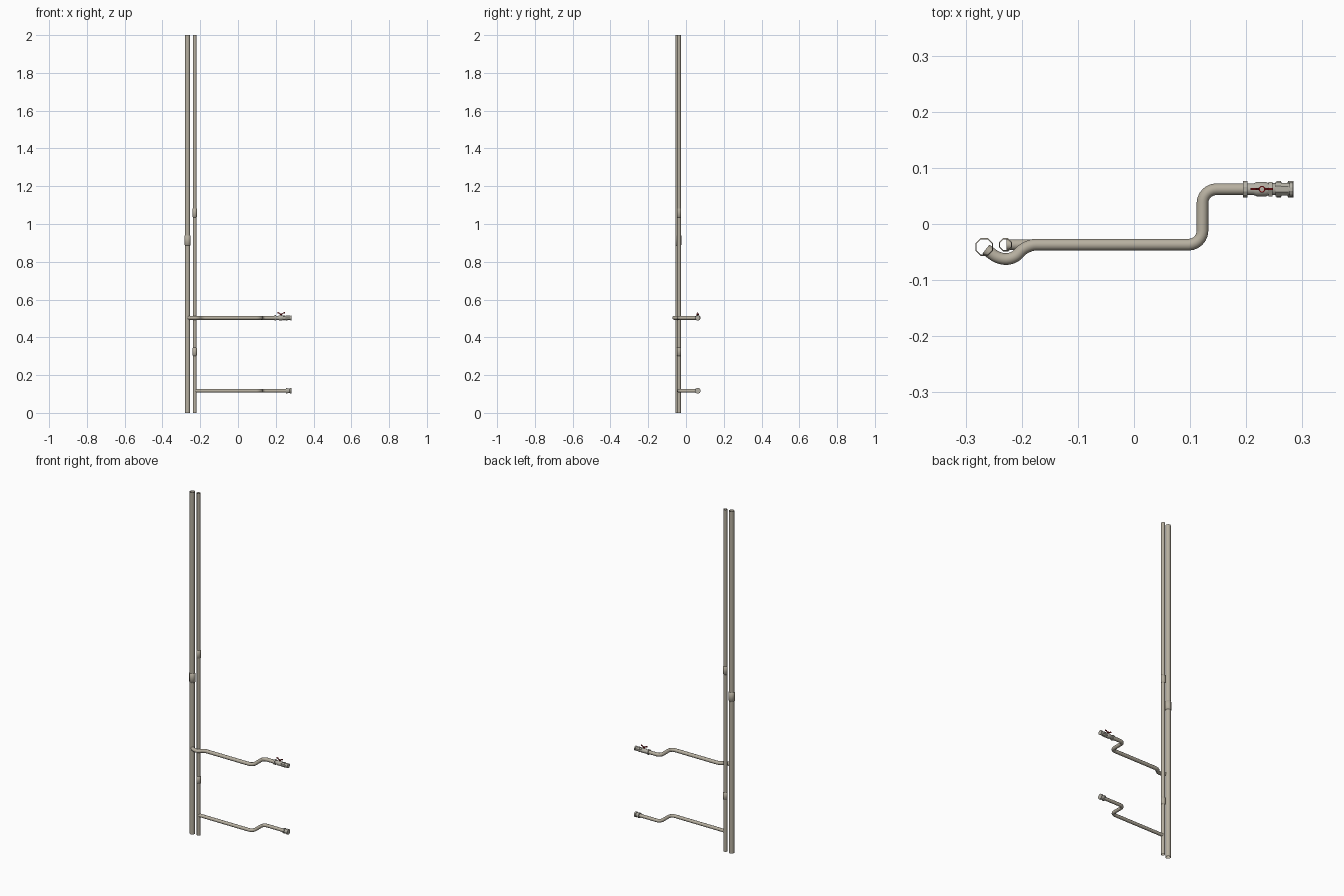
import bpy, bmesh, math
from mathutils import Vector

if "Cube" in bpy.data.objects:
    bpy.data.objects.remove(bpy.data.objects["Cube"])


def material(name, rgb):
    m = bpy.data.materials.new(name)
    m.diffuse_color = (*rgb, 1)
    m.use_nodes = True
    m.node_tree.nodes["Principled BSDF"].inputs["Base Color"].default_value = m.diffuse_color
    return m


PIPE = material("warm grey metal", (0.47, 0.43, 0.35))
FITTING = material("fitting grey", (0.46, 0.44, 0.38))
RED = material("valve red", (0.25, 0.006, 0.008))


def skin(name, rings, mat, smooth=True, angle=50):
    """Join rings of points into an open tube."""
    bm = bmesh.new()
    rows = [[bm.verts.new(p) for p in ring] for ring in rings]
    n = len(rows[0])
    for a, b in zip(rows, rows[1:]):
        for i in range(n):
            j = (i + 1) % n
            bm.faces.new((a[i], a[j], b[j], b[i]))
    me = bpy.data.meshes.new(name)
    bm.to_mesh(me)
    bm.free()
    me.materials.append(mat)
    ob = bpy.data.objects.new(name, me)
    bpy.context.collection.objects.link(ob)
    if smooth:
        bpy.ops.object.select_all(action='DESELECT')
        ob.select_set(True)
        bpy.context.view_layer.objects.active = ob
        bpy.ops.object.shade_smooth_by_angle(angle=math.radians(angle))
    return ob


def lathe(name, origin, axis, profile, mat, sides=12, smooth=True, turn=0.5):
    """Revolve (distance, radius) pairs about a z or x axis."""
    o = Vector(origin)
    u, v, w = {'Z': ((1, 0, 0), (0, 1, 0), (0, 0, 1)),
               'X': ((0, 1, 0), (0, 0, 1), (1, 0, 0))}[axis]
    u, v, w = Vector(u), Vector(v), Vector(w)
    rings = []
    for t, r in profile:
        angs = [2 * math.pi * (i + turn) / sides for i in range(sides)]
        rings.append([o + w * t + (u * math.cos(a) + v * math.sin(a)) * r for a in angs])
    return skin(name, rings, mat, smooth)


def rounded(points, cuts, steps=6):
    """Round the inner corners of a flat path."""
    pts = [Vector(p) for p in points]
    out = [pts[0]]
    for i, cut in enumerate(cuts, 1):
        p = pts[i]
        a = p + (pts[i - 1] - p).normalized() * cut
        d = p + (pts[i + 1] - p).normalized() * cut
        b, c = a.lerp(p, 0.55), d.lerp(p, 0.55)
        for s in range(steps + 1):
            t = s / steps
            out.append(a * (1 - t)**3 + b * 3 * t * (1 - t)**2 + c * 3 * t * t * (1 - t) + d * t**3)
    return out + [pts[-1]]


def sweep(name, path, z, r, mat, sides=12):
    """Sweep a round section along a level path."""
    rings = []
    for i, p in enumerate(path):
        tan = path[min(i + 1, len(path) - 1)] - path[max(i - 1, 0)]
        if 0 < i < len(path) - 1:
            tan = (path[i + 1] - p).normalized() + (p - path[i - 1]).normalized()
        tan.normalize()
        rings.append([Vector((p.x - tan.y * r * math.cos(a), p.y + tan.x * r * math.cos(a),
                              z + r * math.sin(a)))
                      for a in (2 * math.pi * k / sides for k in range(sides))])
    return skin(name, rings, mat)


# Vertical risers (open ended) and their couplings
BIG, SMALL = (-0.267, -0.041, 0), (-0.229, -0.037, 0)
lathe("large_riser", BIG, 'Z', [(0, 0.0148), (2, 0.0148)], PIPE, 8)
lathe("small_riser", SMALL, 'Z', [(0, 0.0102), (2, 0.0102)], PIPE, 8)


def coupling(name, at, r, z0, z1):
    lathe(name, at, 'Z', [(z0, r), (z0 + 0.002, r + 0.0024),
                          (z1 - 0.002, r + 0.0024), (z1, r)], PIPE, 8)


coupling("large_riser_coupling", BIG, 0.0148, 0.887, 0.94)
coupling("small_riser_upper_coupling", SMALL, 0.0102, 1.035, 1.083)
coupling("small_riser_lower_coupling", SMALL, 0.0102, 0.302, 0.345)

# Branch pipes sharing the same offset bend
ZU, ZL, YE = 0.503, 0.117, 0.062
bend = [(0.122, -0.037), (0.122, YE)]
upper = rounded([(-0.264, -0.045), (-0.241, -0.0625), (-0.215, -0.0625), (-0.191, -0.037)]
                + bend + [(0.2, YE)], [0.012, 0.012, 0.016, 0.025, 0.025])
sweep("upper_branch", upper, ZU, 0.0104, PIPE)
lower = rounded([(-0.227, -0.037)] + bend + [(0.262, YE)], [0.025, 0.025])
sweep("lower_branch", lower, ZL, 0.0095, PIPE)

# Ball valve on the upper branch
V = (0, YE, ZU)
lathe("valve_inlet_collar", V, 'X', [(0.194, 0.0), (0.194, 0.0152), (0.202, 0.0152), (0.202, 0)],
      FITTING, 12, False)
lathe("valve_body", V, 'X', [(0.2, 0.0105), (0.213, 0.0105), (0.219, 0.0135), (0.235, 0.0135),
                             (0.24, 0.011), (0.283, 0.011)], FITTING, 12)
lathe("valve_hex_nut", V, 'X', [(0.24, 0), (0.24, 0.0152), (0.247, 0.0152), (0.247, 0)],
      FITTING, 6, False)
lathe("valve_outlet_nut", V, 'X', [(0.252, 0), (0.252, 0.0138), (0.262, 0.0138), (0.262, 0.0122),
                                   (0.275, 0.0122), (0.275, 0)], FITTING, 8, False)
lathe("valve_outlet_rim", V, 'X', [(0.277, 0.011), (0.277, 0.0135), (0.283, 0.0135), (0.283, 0)],
      FITTING, 12, False)
lathe("valve_stem", (0.228, YE, ZU), 'Z', [(0.01, 0.004), (0.024, 0.004), (0.024, 0)], FITTING, 8)
lathe("handle_hub", (0.228, YE, ZU), 'Z', [(0.016, 0), (0.016, 0.006), (0.022, 0.006), (0.022, 0)],
      RED, 8, False)

# Butterfly handle: a thin red bar rising at both ends
rings = []
for dx, dz, h in [(-0.02, 0.024, 0.007), (-0.011, 0.023, 0.006), (-0.005, 0.017, 0.005),
                  (0.005, 0.017, 0.005), (0.011, 0.023, 0.006), (0.02, 0.024, 0.007)]:
    rings.append([Vector((0.228 + dx, YE + sy * 0.0018, ZU + dz + sz * h))
                  for sy, sz in ((-1, 0), (1, 0), (1, 1), (-1, 1))])
for k in (0, -1):
    mid = sum(rings[k], Vector()) / 4
    rings.insert(0 if k == 0 else len(rings), [mid + (p - mid) * 0.01 for p in rings[k]])
skin("butterfly_handle", rings, RED, False)

# Threaded fitting on the end of the lower branch
lathe("lower_end_fitting", (0, YE, ZL), 'X',
      [(0.254, 0.0095), (0.254, 0.0152), (0.262, 0.0152), (0.263, 0.0115), (0.273, 0.0115),
       (0.275, 0.0155), (0.284, 0.0155), (0.284, 0)], FITTING, 12, False)
